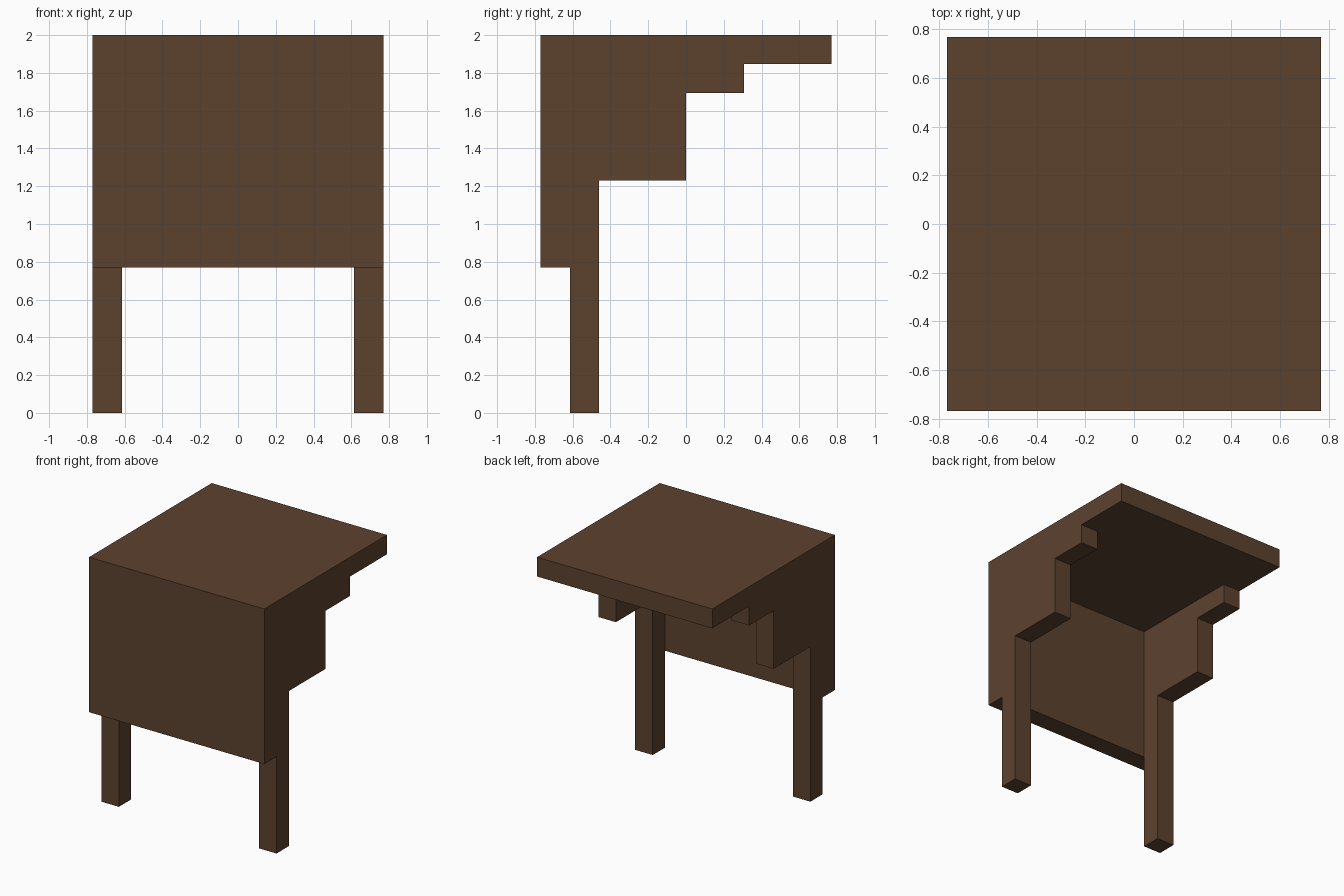
import bpy
import bmesh

cube = bpy.data.objects.get("Cube")
if cube:
    bpy.data.objects.remove(cube, do_unlink=True)

U = 2 / 13  # plank thickness; every size is a whole number of planks

# Single dark wood colour
wood = bpy.data.materials.new("dark_brown_wood")
wood.use_nodes = True
colour = (0.107, 0.054, 0.028, 1)
wood.diffuse_color = colour
bsdf = wood.node_tree.nodes["Principled BSDF"]
bsdf.inputs["Base Color"].default_value = colour
bsdf.inputs["Roughness"].default_value = 0.9


def extrude_profile(name, profile, x0, x1):
    """Extrude a side profile of (y, z) points, in planks, from x0 to x1."""
    bm = bmesh.new()
    face = bm.faces.new([bm.verts.new((x0 * U, y * U, z * U)) for y, z in profile])
    out = bmesh.ops.extrude_face_region(bm, geom=[face])
    moved = [g for g in out["geom"] if isinstance(g, bmesh.types.BMVert)]
    bmesh.ops.translate(bm, verts=moved, vec=((x1 - x0) * U, 0, 0))
    bmesh.ops.recalc_face_normals(bm, faces=bm.faces)
    mesh = bpy.data.meshes.new(name)
    bm.to_mesh(mesh)
    bm.free()
    mesh.materials.append(wood)
    obj = bpy.data.objects.new(name, mesh)
    bpy.context.collection.objects.link(obj)
    return obj


def rect(y0, y1, z0, z1):
    return [(y0, z0), (y1, z0), (y1, z1), (y0, z1)]


# Table top and front panel, full width
extrude_profile("table_top", rect(-5, 5, 12, 13), -5, 5)
extrude_profile("front_panel", rect(-5, -4, 5, 12), -5, 5)

# Leg that steps outward into a bracket under the top, one on each side
leg_profile = [(-4, 0), (-3, 0), (-3, 8), (0, 8), (0, 11), (2, 11), (2, 12), (-4, 12)]
for side, x0 in (("right", -5), ("left", 4)):
    extrude_profile(side + "_leg_and_bracket", leg_profile, x0, x0 + 1)
